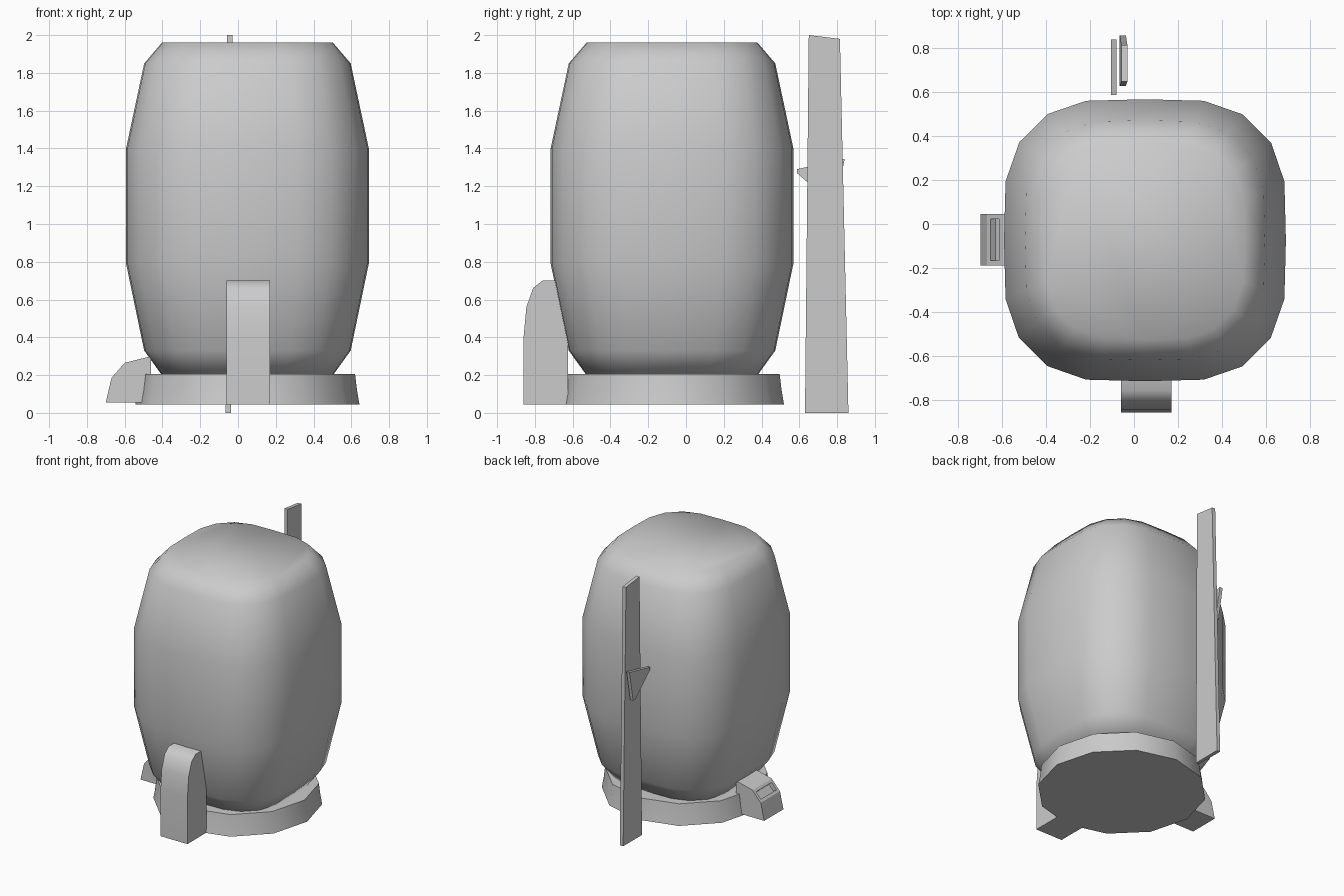
import bpy, bmesh, math

if "Cube" in bpy.data.objects:
    bpy.data.objects.remove(bpy.data.objects["Cube"])

CX, CY = 0.05, -0.074   # centre of the drum-shaped body


def make_object(name, bm, angle=None):
    bmesh.ops.recalc_face_normals(bm, faces=bm.faces)
    me = bpy.data.meshes.new(name)
    bm.to_mesh(me)
    bm.free()
    ob = bpy.data.objects.new(name, me)
    bpy.context.collection.objects.link(ob)
    if angle:
        bpy.ops.object.select_all(action='DESELECT')
        ob.select_set(True)
        bpy.context.view_layer.objects.active = ob
        bpy.ops.object.shade_smooth_by_angle(angle=math.radians(angle))
    return ob


def loft(name, section, levels, angle):
    """Stack scaled copies of a section: levels are (scale, z)."""
    bm = bmesh.new()
    rings = [[bm.verts.new((CX + x * s, CY + y * s, z)) for x, y in section]
             for s, z in levels]
    n = len(section)
    for a, b in zip(rings, rings[1:]):
        for i in range(n):
            j = (i + 1) % n
            bm.faces.new((a[i], a[j], b[j], b[i]))
    bm.faces.new(rings[0][::-1])
    bm.faces.new(rings[-1])
    return make_object(name, bm, angle)


def slab(name, points_a, points_b, angle=None):
    """Closed solid between two matching 3D outlines."""
    bm = bmesh.new()
    a = [bm.verts.new(p) for p in points_a]
    b = [bm.verts.new(p) for p in points_b]
    n = len(a)
    bm.faces.new(a)
    bm.faces.new(b[::-1])
    for i in range(n):
        j = (i + 1) % n
        bm.faces.new((a[j], a[i], b[i], b[j]))
    return make_object(name, bm, angle)


# Body: 20-sided rounded square, bulging in the middle
quarter = [(0.647, 0), (0.64, 0.27), (0.58, 0.445), (0.45, 0.577), (0.27, 0.64)]
section = []
for k in range(4):
    for x, y in quarter:
        for _ in range(k):
            x, y = -y, x
        section.append((x, y))
loft("body", section,
     [(0.70, 0.20), (0.845, 0.33), (0.993, 0.79), (0.993, 1.40),
      (0.845, 1.85), (0.70, 1.96)], 80)

# Base disc: low, slightly tapered 12-sided foot ring
circle = [(math.cos(math.tau * i / 12), math.sin(math.tau * i / 12))
          for i in range(12)]
loft("base", circle, [(0.593, 0.045), (0.58, 0.12), (0.57, 0.205)], 40)

# Front block: tall rounded tab
tab = [(-0.625, 0.045), (-0.86, 0.045), (-0.86, 0.40), (-0.845, 0.56),
       (-0.81, 0.66), (-0.76, 0.70), (-0.625, 0.70)]
slab("front_block", [(-0.06, y, z) for y, z in tab],
     [(0.17, y, z) for y, z in tab], 40)

# Side block: short rounded tab with a slot sunk into its slope
tab = [(-0.46, 0.055), (-0.70, 0.055), (-0.67, 0.185), (-0.60, 0.265),
       (-0.48, 0.295), (-0.46, 0.295)]
side = slab("side_block", [(x, -0.19, z) for x, z in tab],
            [(x, 0.045, z) for x, z in tab])
bm = bmesh.new()
bm.from_mesh(side.data)
slope = min(bm.faces, key=lambda f: abs(f.calc_center_median().x + 0.635)
            + abs(f.calc_center_median().z - 0.225))
bmesh.ops.inset_individual(bm, faces=[slope], thickness=0.032)
bmesh.ops.inset_individual(bm, faces=[slope], thickness=0.0005, depth=-0.03)
bm.to_mesh(side.data)
bm.free()

# Back blade: thin tapered upright strip
blade = [(0.63, 0.0, -0.065), (0.86, 0.0, -0.065),
         (0.815, 1.98, -0.058), (0.65, 2.0, -0.058)]
slab("back_blade", [(x, y, z) for y, z, x in blade],
     [(x + 0.028, y, z) for y, z, x in blade])

# Pointer: small triangular plate beside the blade
tri = [(0.587, 1.27), (0.77, 1.11), (0.795, 1.11), (0.84, 1.345), (0.587, 1.29)]
slab("pointer", [(-0.105, y, z) for y, z in tri],
     [(-0.08, y, z) for y, z in tri])
